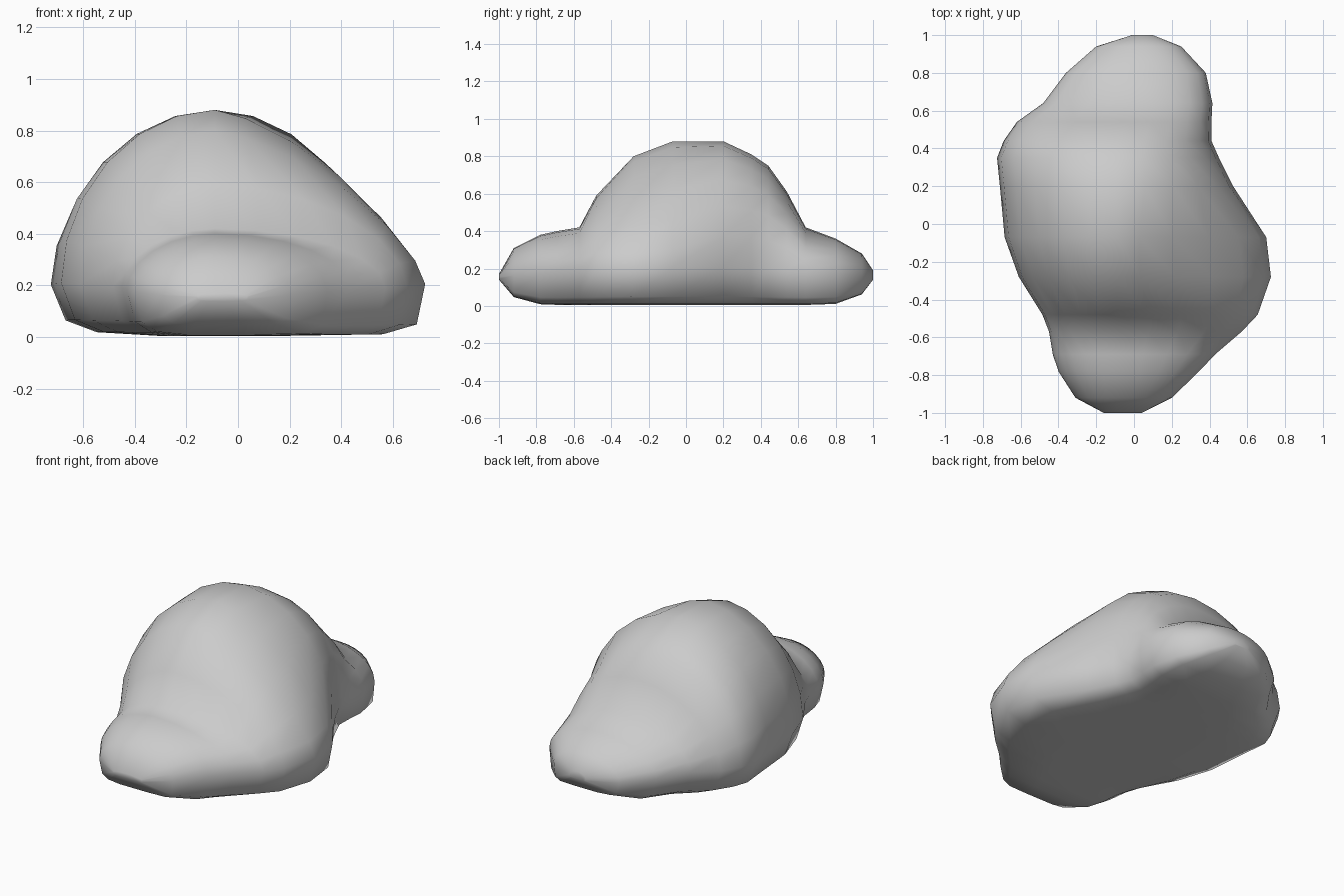
import bpy, bmesh
from math import sin, cos, pi, exp

if "Cube" in bpy.data.objects:
    bpy.data.objects.remove(bpy.data.objects["Cube"])

# Key outline stations from front to back: y, left x, right x, top z
STATIONS = [
    (-1.00, -0.16, 0.04, 0.17),
    (-0.92, -0.31, 0.20, 0.31),
    (-0.78, -0.40, 0.345, 0.38),
    (-0.69, -0.43, 0.43, 0.40),
    (-0.57, -0.45, 0.57, 0.42),
    (-0.48, -0.485, 0.655, 0.59),
    (-0.28, -0.61, 0.725, 0.80),
    (-0.07, -0.685, 0.70, 0.88),
    (0.20, -0.71, 0.525, 0.88),
    (0.35, -0.725, 0.45, 0.81),
    (0.44, -0.69, 0.41, 0.75),
    (0.54, -0.62, 0.41, 0.61),
    (0.64, -0.48, 0.415, 0.42),
    (0.80, -0.36, 0.38, 0.36),
    (0.94, -0.20, 0.25, 0.28),
    (1.00, -0.01, 0.10, 0.19),
]
ARC = 12


def ring(y, xl, xr, top):
    """Domed upper arc from right to left, then the rolled edge and flat base."""
    low = 0.005 + 0.135 * abs(y) ** 14         # underside lifts at both ends
    mid = 0.21 - 0.055 * y * y                 # height of the widest line
    t = min(max((y - 0.4) / 0.4, 0), 1)
    px = -0.09 + 0.13 * t                      # ridge drifts right at the back
    n_right = 2.1 - 0.75 * exp(-((y + 0.17) / 0.32) ** 2)   # sloping right flank
    pts = []
    for i in range(ARC + 1):
        c, s = cos(pi * i / ARC), sin(pi * i / ARC)
        side, n = (xr, n_right) if c >= 0 else (xl, 1.93)
        pts.append((px + (side - px) * abs(c) ** (2 / n), y,
                    mid + (top - mid) * max(s, 0) ** (2 / n)))
    left = [(0.91, 0.3), (0.72, 0.07), (0.35, 0)]
    right = [(0.35, 0), (0.8, 0.03), (0.96, 0.22)]
    for side, rim in ((xl, left), (xr, right)):
        pts += [(px + (side - px) * f, y, low + (mid - low) * h) for f, h in rim]
    return pts


# Boulder: loft through the stations and close both ends
bm = bmesh.new()
loops = [[bm.verts.new(p) for p in ring(*s)] for s in STATIONS]
for a, b in zip(loops, loops[1:]):
    for i in range(len(a)):
        j = (i + 1) % len(a)
        bm.faces.new((a[i], a[j], b[j], b[i]))
bm.faces.new(loops[0])
bm.faces.new(loops[-1])
bmesh.ops.recalc_face_normals(bm, faces=bm.faces)
mesh = bpy.data.meshes.new("boulder")
bm.to_mesh(mesh)
bm.free()
mesh.polygons.foreach_set("use_smooth", [True] * len(mesh.polygons))
boulder = bpy.data.objects.new("boulder", mesh)
bpy.context.collection.objects.link(boulder)
